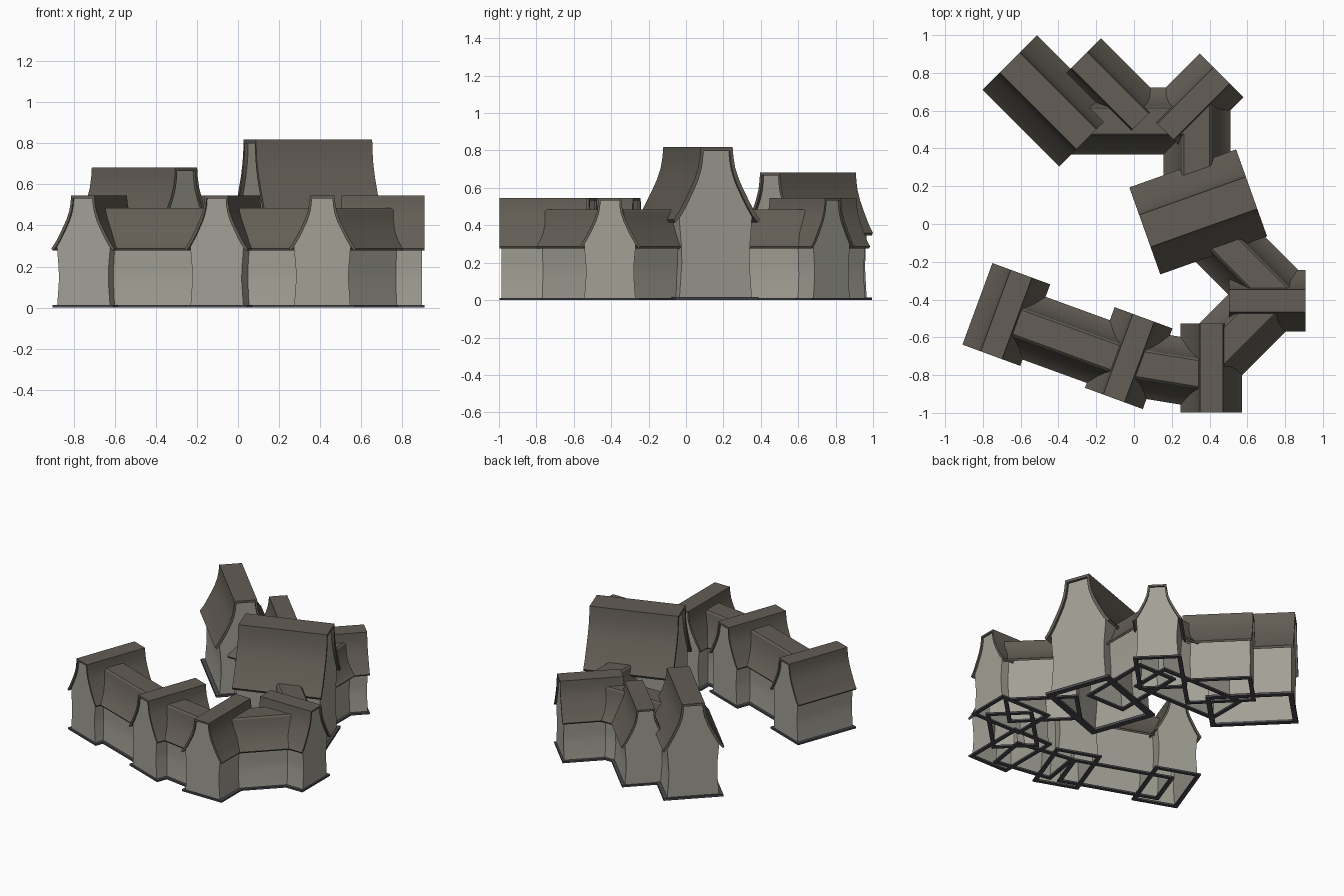
import bpy, math
from mathutils import Matrix

if "Cube" in bpy.data.objects:
    bpy.data.objects.remove(bpy.data.objects["Cube"])


def material(name, rgb):
    m = bpy.data.materials.new(name)
    m.diffuse_color = (*rgb, 1)
    m.use_nodes = True
    m.node_tree.nodes["Principled BSDF"].inputs["Base Color"].default_value = m.diffuse_color
    return m


ROOF = material("roof_tiles", (0.125, 0.11, 0.09))
WALL = material("plaster", (0.36, 0.35, 0.30))
BASE = material("dark_timber", (0.07, 0.07, 0.08))

# Half profiles (half width, height), from ridge to eave
HOUSE = dict(
    outer=[(.060, .545), (.063, .51), (.070, .47), (.084, .43), (.103, .39),
           (.124, .35), (.143, .315), (.163, .288)],
    inner=[(.050, .532), (.052, .50), (.059, .462), (.073, .42), (.092, .38),
           (.112, .34), (.134, .302), (.156, .277)],
    wall=[(.137, .298), (.136, .27), (.129, .19), (.128, .13), (.137, .008)],
    base=.158)
LINK = dict(
    outer=[(.068, .485), (.078, .475), (.086, .44), (.100, .40), (.120, .36),
           (.143, .325), (.162, .302), (.177, .288)],
    inner=[(.062, .472), (.070, .46), (.077, .43), (.091, .39), (.110, .35),
           (.132, .315), (.152, .292), (.170, .277)],
    wall=[(.137, .308), (.136, .27), (.129, .19), (.128, .13), (.137, .008)],
    base=.155)


def make(name, verts, faces, mat, xf):
    me = bpy.data.meshes.new(name)
    me.from_pydata(verts, [], faces)
    me.transform(xf)
    me.shade_smooth()
    me.set_sharp_from_angle(angle=math.radians(32))
    me.materials.append(mat)
    ob = bpy.data.objects.new(name, me)
    bpy.context.collection.objects.link(ob)


def extrude(name, sections, half, mat, xf, caps, closed):
    # loop of (y, z) points swept along the ridge direction
    n = len(sections)
    verts = [(x, y, z) for x in (-half, half) for y, z in sections]
    sides = n if closed else n - 1
    faces = [(i, (i + 1) % n, (i + 1) % n + n, i + n) for i in range(sides)]
    for f in caps:
        faces += [f[::-1], tuple(i + n for i in f)]
    make(name, verts, faces, mat, xf)


def mirrored(half_profile):
    return [(-y, z) for y, z in reversed(half_profile)] + list(half_profile)


def building(name, prof, cx, cy, angle, length, s=1.0):
    xf = Matrix.Translation((cx, cy, 0)) @ Matrix.Rotation(math.radians(angle), 4, 'Z')
    sc = lambda pts: [(y * s, z * s) for y, z in pts]
    half = length / 2
    # swept roof shell
    top, under = mirrored(sc(prof['outer'])), mirrored(sc(prof['inner']))
    n = len(top)
    loop = top + under[::-1]
    caps = [(i, i + 1, 2 * n - 2 - i, 2 * n - 1 - i) for i in range(n - 1)]
    extrude(name + "_roof", loop, half, ROOF, xf, caps, True)
    # walls with gable ends, open underneath
    outline = mirrored(sc(prof['inner'][:-2] + prof['wall']))
    extrude(name + "_walls", outline, half - .012 * s, WALL, xf,
            [tuple(range(len(outline)))], False)
    # open timber frame at the foot
    w, t, h = prof['base'] * s, .027 * s, .012 * s
    verts = [(sx * (half - d), sy * (w - d), z) for z in (0, h) for d in (0, t)
             for sx, sy in ((-1, -1), (1, -1), (1, 1), (-1, 1))]
    faces = []
    for i in range(4):
        j = (i + 1) % 4
        faces += [(i, j, j + 8, i + 8), (j + 4, i + 4, i + 12, j + 12),
                  (j, i, i + 4, j + 4), (i + 8, j + 8, j + 12, i + 12)]
    make(name + "_foundation", verts, faces, BASE, xf)


# Gabled houses: centre x, y, ridge angle, length, scale
houses = [
    (-.455, .652, -45, .575, 1.25),
    (-.127, .706, -45, .46, 1),
    (.315, .638, 45, .42, 1),
    (.340, .064, 19.6, .60, 1.5),
    (.705, -.407, 0, .405, 1),
    (.410, -.763, 90, .47, 1),
    (-.028, -.710, 69.8, .455, 1),
    (-.676, -.479, 69.8, .46, 1),
]
for i, (x, y, a, l, s) in enumerate(houses, 1):
    building(f"house_{i}", HOUSE, x, y, a, l, s)

# Lower linking wings, given by their end points
links = [
    ((-.34, .545), (.33, .545)),
    ((.333, .64), (.333, .10)),
    ((.42, -.043), (.765, -.389)),
    ((.73, -.392), (.41, -.712)),
    ((.42, -.805), (-.01, -.735)),
    ((-.03, -.733), (-.69, -.493)),
]
for i, ((x0, y0), (x1, y1)) in enumerate(links, 1):
    building(f"wing_{i}", LINK, (x0 + x1) / 2, (y0 + y1) / 2,
             math.degrees(math.atan2(y1 - y0, x1 - x0)), math.hypot(x1 - x0, y1 - y0))
